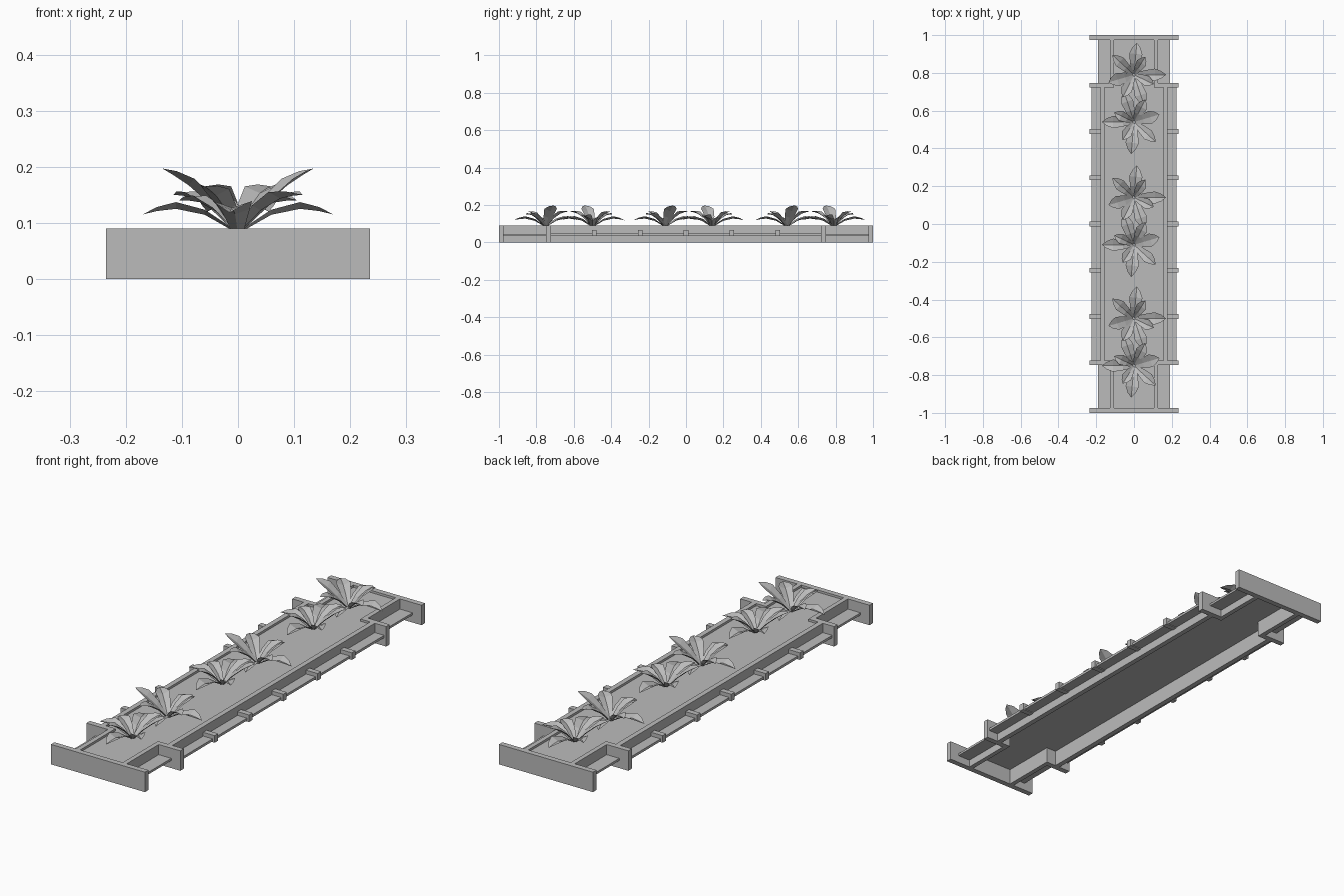
import bpy
import bmesh
from math import pi, sin
from mathutils import Vector, Matrix

cube = bpy.data.objects.get("Cube")
if cube:
    bpy.data.objects.remove(cube, do_unlink=True)

grey = bpy.data.materials.new("plain grey")
grey.use_nodes = True
colour = (0.5, 0.5, 0.5, 1)
grey.diffuse_color = colour
grey.node_tree.nodes["Principled BSDF"].inputs["Base Color"].default_value = colour


def finish(name, bm):
    mesh = bpy.data.meshes.new(name)
    bm.to_mesh(mesh)
    bm.free()
    mesh.materials.append(grey)
    obj = bpy.data.objects.new(name, mesh)
    bpy.context.collection.objects.link(obj)
    return obj


def box(name, x, y, z):
    """Box from three (low, high) ranges."""
    bm = bmesh.new()
    spans = (x, y, z)
    size = [b - a for a, b in spans]
    centre = [(a + b) / 2 for a, b in spans]
    matrix = Matrix.Translation(centre) @ Matrix.Diagonal((*size, 1))
    bmesh.ops.create_cube(bm, size=1, matrix=matrix)
    return finish(name, bm)


def both_sides(name, x, y, z):
    box(name + "_left", x, y, z)
    box(name + "_right", (-x[1], -x[0]), y, z)


TOP = 0.09       # top of the walls
T = 0.0125       # half thickness of the cross boards
BEND = 0.735     # where the narrow ends meet the wide middle
SEAT = (0.037, 0.048)

# Middle of the planter: long walls, benches and armrests
both_sides("long_wall", (0.155, 0.178), (-BEND, BEND), (0, TOP))
both_sides("long_bench", (0.178, 0.225), (-BEND, BEND), SEAT)
for i in range(-2, 3):
    y = i * 0.245
    both_sides(f"armrest_{i + 3}", (0.175, 0.235), (y - T, y + T), (0.033, 0.065))

# Narrow ends: end boards, shoulder boards, walls, benches and soil
for s, end in ((-1, "front"), (1, "back")):
    outer = sorted((s * (1 - 2 * T), s))
    inner = sorted((s * BEND, s * (1 - 2 * T)))
    box(end + "_end_board", (-0.235, 0.235), outer, (0, TOP))
    both_sides(end + "_shoulder", (0.106, 0.235), (s * BEND - T, s * BEND + T), (0, TOP))
    both_sides(end + "_wall", (0.106, 0.127), inner, (0, TOP))
    both_sides(end + "_bench", (0.127, 0.19), inner, (0.034, 0.044))
    box(end + "_soil", (-0.106, 0.106), inner, (0.072, 0.08))
box("middle_soil", (-0.155, 0.155), (-BEND, BEND), (0.072, 0.08))


def add_leaf(bm, tip, width, arch):
    """Folded leaf rising from the crown, arching out to its tip."""
    tip = Vector(tip)
    flat = Vector((tip.x, tip.y, 0))
    side = flat.normalized().cross(Vector((0, 0, 1)))
    rows = []
    for t, w in ((0.05, 0.35), (0.35, 0.75), (0.65, 1), (0.85, 0.6)):
        mid = flat * t
        mid.z = 0.08 + (tip.z - 0.08) * t + arch * sin(pi * t)
        edge = side * width * w / 2
        lift = Vector((0, 0, 0.012 * w))
        rows.append([bm.verts.new(p) for p in (mid - edge + lift, mid, mid + edge + lift)])
    point = bm.verts.new(tip)
    for a, b in zip(rows, rows[1:]):
        for k in range(2):
            bm.faces.new((a[k], a[k + 1], b[k + 1], b[k]))
    for k in range(2):
        bm.faces.new((rows[-1][k], rows[-1][k + 1], point))


# Leaf tips around the crown, with width and arch
LEAVES = (
    ((0.015, 0.17, 0.118), 0.07, 0.025),
    ((0.17, 0.0, 0.115), 0.065, 0.025),
    ((-0.115, 0.105, 0.15), 0.06, 0.02),
    ((-0.135, -0.04, 0.197), 0.07, 0.012),
    ((-0.06, -0.12, 0.165), 0.06, 0.02),
    ((0.055, -0.165, 0.12), 0.065, 0.025),
    ((0.06, 0.095, 0.165), 0.055, 0.015),
    ((0.105, -0.05, 0.14), 0.055, 0.02),
)


def plant(name, y, turn):
    bm = bmesh.new()
    for tip, width, arch in LEAVES:
        add_leaf(bm, tip, width, arch)
    bmesh.ops.rotate(bm, verts=bm.verts, matrix=Matrix.Rotation(turn, 3, "Z"))
    bmesh.ops.translate(bm, verts=bm.verts, vec=(0, y, 0))
    finish(name, bm)


# Three pairs of plants, each pair turned back to back
for i, y in enumerate((-0.5, 0.14, 0.79)):
    plant(f"plant_{i + 1}_back", y, 0)
    plant(f"plant_{i + 1}_front", y - 0.25, pi)
